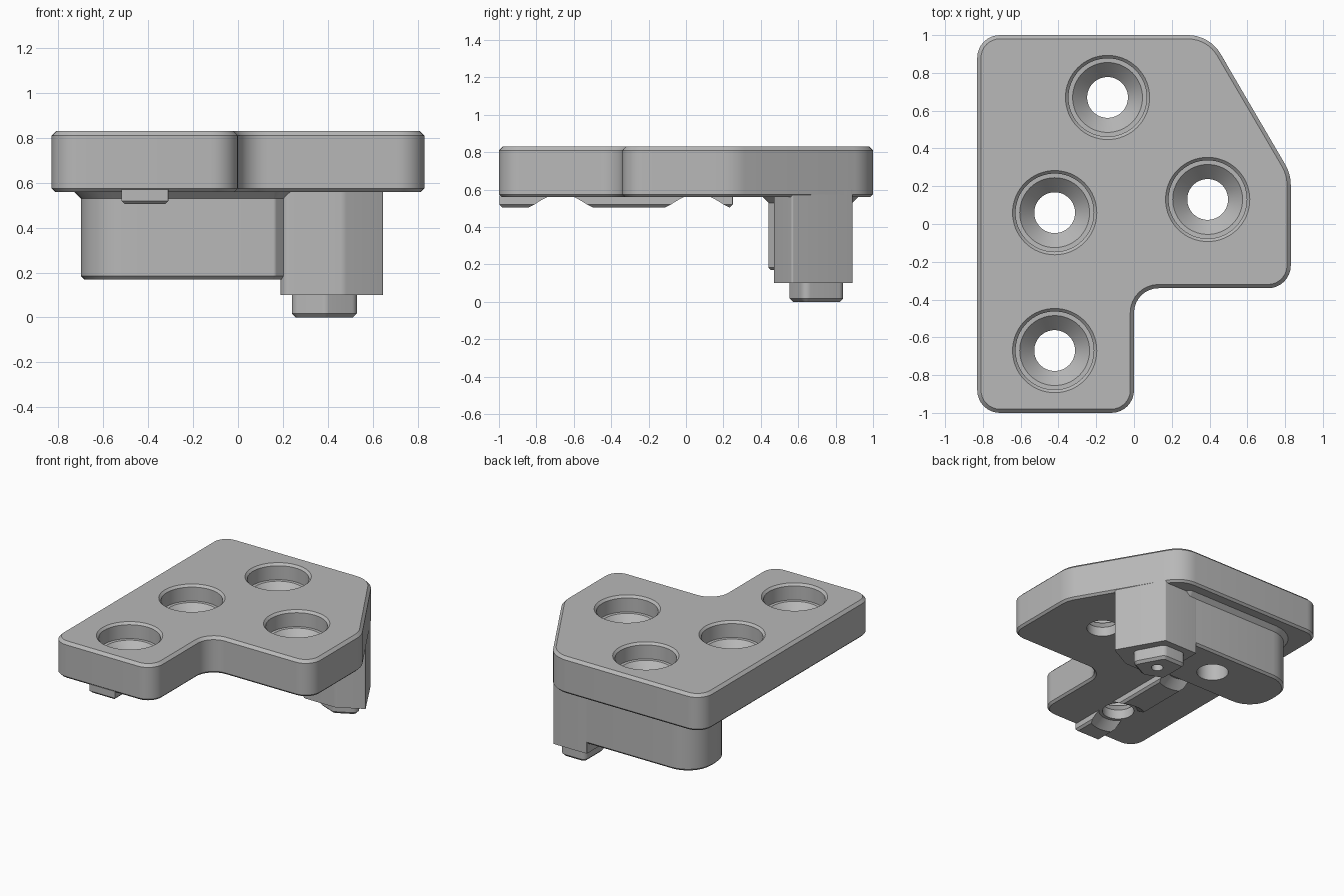
import bpy, bmesh, math
from mathutils import Vector

cube = bpy.data.objects.get("Cube")
if cube:
    bpy.data.objects.remove(cube, do_unlink=True)

grey = bpy.data.materials.new("plain grey")
grey.use_nodes = True
COLOUR = (0.48, 0.48, 0.48, 1)
grey.diffuse_color = COLOUR
grey.node_tree.nodes["Principled BSDF"].inputs["Base Color"].default_value = COLOUR


def outline(corners, radii, inset, steps=8):
    """Counter-clockwise polygon, moved inward, with rounded corners."""
    pts = [Vector(c) for c in corners]
    loop = []
    for i, p in enumerate(pts):
        a = (p - pts[i - 1]).normalized()
        b = (pts[(i + 1) % len(pts)] - p).normalized()
        na, nb = Vector((-a.y, a.x)), Vector((-b.y, b.x))
        side = 1 if a.x * b.y - a.y * b.x > 0 else -1
        bisector = (na + nb) / (1 + na.dot(nb))
        radius = max(radii[i] - side * inset, 0.003)
        centre = p + bisector * (inset + side * radius)
        start = math.atan2(-side * na.y, -side * na.x)
        turn = side * math.acos(max(-1, min(1, a.dot(b))))
        for k in range(steps + 1):
            t = start + turn * k / steps
            loop.append(centre + radius * Vector((math.cos(t), math.sin(t))))
    return loop


def skin(name, rings):
    """Closed solid through a stack of matching rings, bottom to top."""
    bm = bmesh.new()
    rows = [[bm.verts.new(v) for v in ring] for ring in rings]
    for low, high in zip(rows, rows[1:]):
        for i in range(len(low)):
            j = (i + 1) % len(low)
            bm.faces.new((low[i], low[j], high[j], high[i]))
    bm.faces.new(rows[0][::-1])
    bm.faces.new(rows[-1])
    bmesh.ops.recalc_face_normals(bm, faces=bm.faces)
    mesh = bpy.data.meshes.new(name)
    bm.to_mesh(mesh)
    bm.free()
    mesh.materials.append(grey)
    obj = bpy.data.objects.new(name, mesh)
    bpy.context.collection.objects.link(obj)
    return obj


def prism(name, corners, radii, layers):
    return skin(name, [[(p.x, p.y, z) for p in outline(corners, radii, inset)]
                       for z, inset in layers])


def lathe(name, x, y, profile, sides=64):
    turns = [2 * math.pi * k / sides for k in range(sides)]
    return skin(name, [[(x + r * math.cos(t), y + r * math.sin(t), z)
                        for t in turns] for r, z in profile])


def cut(obj, cutter):
    cutter.hide_render = True
    mod = obj.modifiers.new("hole", "BOOLEAN")
    mod.operation = "DIFFERENCE"
    mod.solver = "EXACT"
    mod.object = cutter
    bpy.context.view_layer.objects.active = obj
    bpy.ops.object.modifier_apply(modifier=mod.name)
    bpy.data.objects.remove(cutter, do_unlink=True)


# Main plate with chamfered rims
BOTTOM, TOP = 0.56, 0.83
plate = prism(
    "plate",
    [(-0.83, -1), (0, -1), (0, -0.34), (0.83, -0.34), (0.83, 0.265), (0.40, 1), (-0.83, 1)],
    [0.12, 0.12, 0.13, 0.12, 0.22, 0.2, 0.12],
    [(BOTTOM, 0.015), (BOTTOM + 0.015, 0), (TOP - 0.02, 0), (TOP, 0.02)])

# Rounded block under the back, flared where it meets the plate
block = prism(
    "rear_block",
    [(-0.70, 0.44), (0.165, 0.44), (0.25, 0.53), (0.25, 0.889), (-0.70, 0.889)],
    [0.2, 0.02, 0.02, 0.01, 0.2],
    [(0.17, 0.015), (0.185, 0), (0.53, 0), (0.563, -0.033)])

# Deeper corner boss, flush with the plate's slanted side
boss = prism(
    "corner_boss",
    [(0.19, 0.47), (0.47, 0.47), (0.65, 0.566), (0.465, 0.89), (0.19, 0.89)],
    [0.04, 0.06, 0.01, 0.01, 0.005],
    [(0.10, 0), (0.60, 0)])

# Small locating pin below the boss
pin = prism(
    "locating_pin",
    [(0.24, 0.61), (0.39, 0.55), (0.545, 0.63), (0.43, 0.84), (0.24, 0.84)],
    [0.04] * 5,
    [(0, 0.018), (0.018, 0), (0.12, 0)])
cut(pin, lathe("pin_cutter", 0.38, 0.70, [(0.04, -0.02), (0.04, 0.09)], 32))

# Key rail along the underside
rail = prism(
    "key_rail",
    [(-0.52, -0.998), (-0.31, -0.998), (-0.31, 0.25), (-0.52, 0.25)],
    [0.004] * 4,
    [(0.505, 0.015), (0.52, 0), (0.57, 0)])

# Stepped, countersunk screw holes
HOLES = [(-0.42, -0.67), (-0.42, 0.06), (-0.14, 0.67), (0.39, 0.13)]
THROUGH = 0.108
for x, y in HOLES:
    cut(plate, lathe("screw_cutter", x, y, [
        (THROUGH, 0.5), (THROUGH, 0.63), (0.185, 0.71), (0.207, 0.711),
        (0.207, TOP - 0.016), (0.223, TOP), (0.223, TOP + 0.05)]))
cut(block, lathe("block_cutter", *HOLES[2], [(THROUGH, 0.1), (THROUGH, 0.7)]))
for x, y in HOLES[:2]:
    cut(rail, lathe("rail_cutter", x, y, [(0.215, 0.49), (0.12, 0.57), (0.12, 0.62)]))

# Smooth rounds, crisp edges
bpy.ops.object.select_all(action="DESELECT")
for obj in (plate, block, boss, pin, rail):
    obj.select_set(True)
bpy.context.view_layer.objects.active = plate
bpy.ops.object.shade_smooth_by_angle(angle=math.radians(25))
